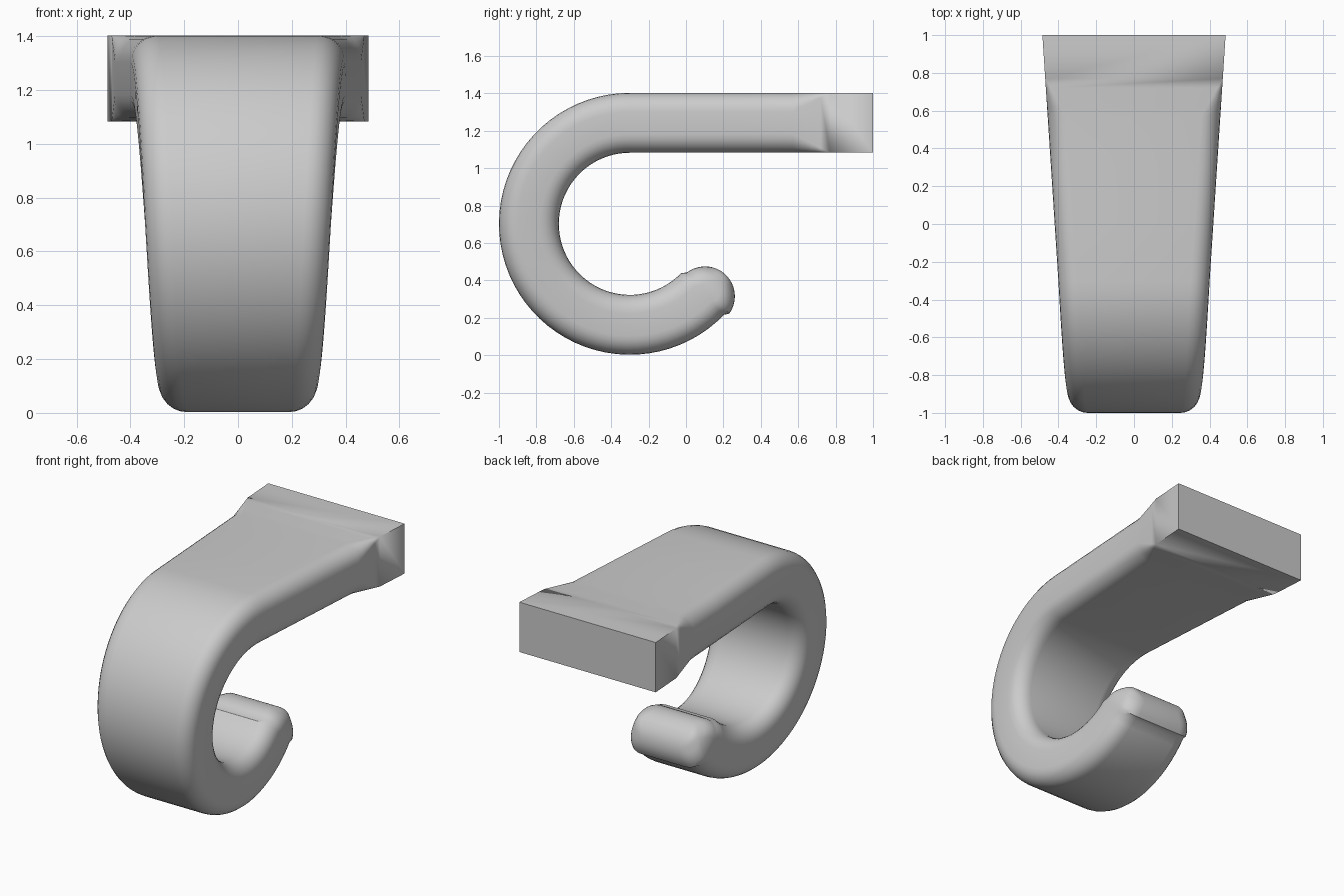
import bpy
import bmesh
from math import sin, cos, pi, radians, sqrt
from mathutils import Vector

cube = bpy.data.objects.get("Cube")
if cube:
    bpy.data.objects.remove(cube, do_unlink=True)

HALF = 0.16          # half thickness of the bar
ROUND = 0.1          # edge rounding
BEND = Vector((0, -0.3, 0.703))
RADIUS = 0.54
SWEEP = radians(226)
ARM = 1.3
CORNER_STEPS = 7


def half_width(s):
    """Even taper along the length of the hook."""
    return 0.485 - 0.065 * s


def section(bm, centre, out, w, h, r):
    """Rounded rectangle across x and the outward direction."""
    r = min(r, h, w)
    ring = []
    for k, (sx, sy) in enumerate([(1, 1), (-1, 1), (-1, -1), (1, -1)]):
        for i in range(CORNER_STEPS):
            a = k * pi / 2 + i / (CORNER_STEPS - 1) * pi / 2
            x = sx * (w - r) + r * cos(a)
            d = sy * (h - r) + r * sin(a)
            ring.append(bm.verts.new(centre + out * d + Vector((x, 0, 0))))
    return ring


bm = bmesh.new()
rings = []
up = Vector((0, 0, 1))

# straight arm: square at the back, rounding fades in
for y in (1, 0.77, 0.72, 0.67, 0.62, 0.57, 0.3, 0.0):
    fade = min(1, max(0, (0.77 - y) / 0.2))
    centre = Vector((0, y, BEND.z + RADIUS))
    rings.append(section(bm, centre, up, half_width(1 - y), HALF, ROUND * fade))

# curved hook
STEPS = 48
for i in range(STEPS + 1):
    t = SWEEP * i / STEPS
    out = Vector((0, -sin(t), cos(t)))
    rings.append(section(bm, BEND + out * RADIUS, out,
                         half_width(ARM + RADIUS * t), HALF, ROUND))

# rounded tip, set slightly outward of the curve
along = Vector((0, -cos(SWEEP), -sin(SWEEP)))
tip = BEND + out * 0.558
w_end = half_width(ARM + RADIUS * SWEEP)
for i in range(1, 11):
    a = i / 10 * radians(88)
    rings.append(section(bm, tip + along * HALF * sin(a), out,
                         w_end - 0.09 * (1 - cos(a)), HALF * cos(a), ROUND))

# skin the sections and close both ends
for a, b in zip(rings, rings[1:]):
    n = len(a)
    for i in range(n):
        j = (i + 1) % n
        bm.faces.new((a[i], a[j], b[j], b[i]))
bm.faces.new(rings[0])
bm.faces.new(rings[-1])
bmesh.ops.remove_doubles(bm, verts=bm.verts, dist=0.0005)
bmesh.ops.recalc_face_normals(bm, faces=bm.faces)

mesh = bpy.data.meshes.new("hook")
bm.to_mesh(mesh)
bm.free()
hook = bpy.data.objects.new("hook", mesh)
bpy.context.collection.objects.link(hook)

# plain grey material
grey = bpy.data.materials.new("plain grey")
grey.use_nodes = True
colour = (0.6, 0.6, 0.6, 1)
grey.diffuse_color = colour
grey.node_tree.nodes["Principled BSDF"].inputs["Base Color"].default_value = colour
mesh.materials.append(grey)

bpy.ops.object.select_all(action="DESELECT")
hook.select_set(True)
bpy.context.view_layer.objects.active = hook
bpy.ops.object.shade_smooth_by_angle(angle=radians(35))
